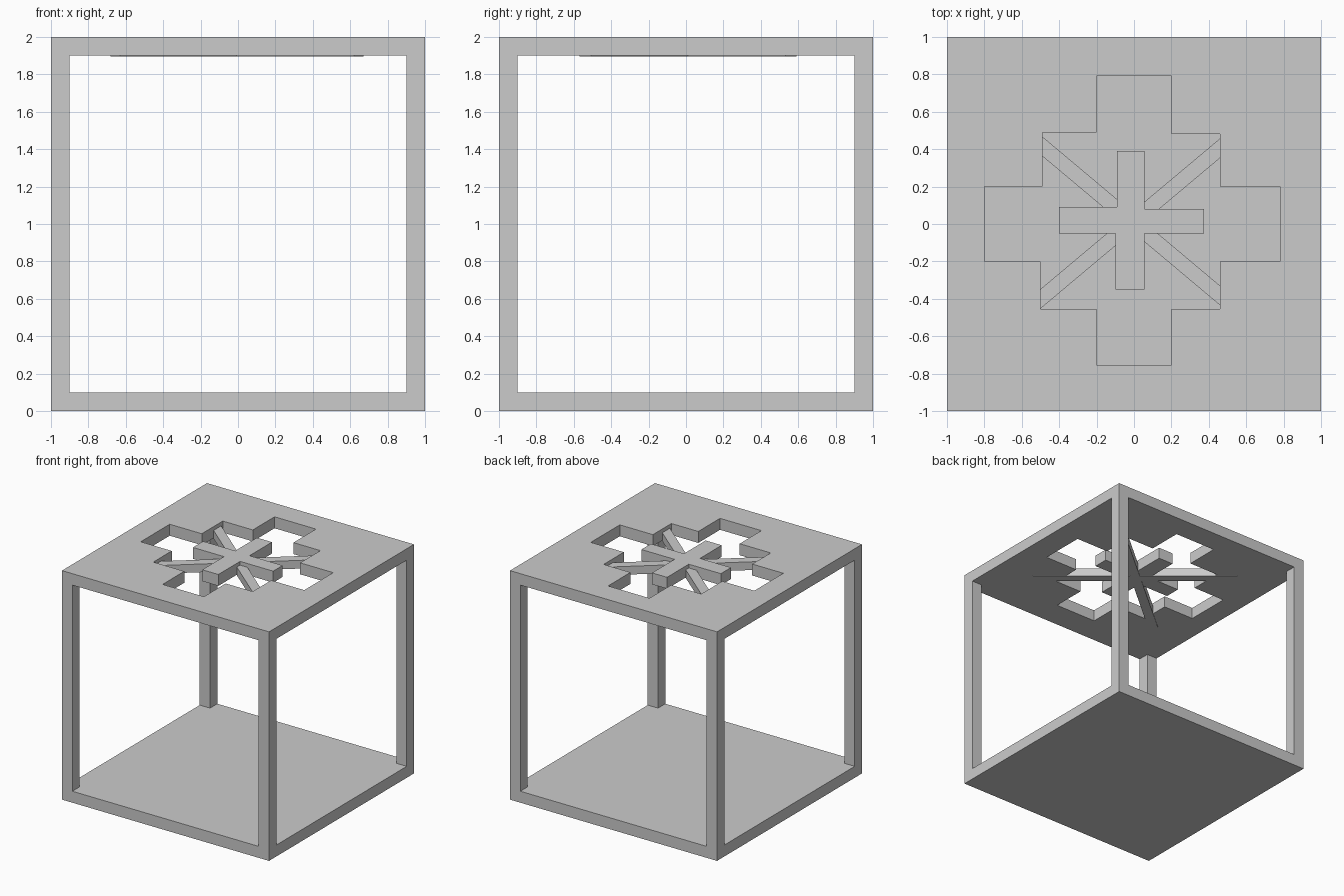
import bpy, bmesh, math

if "Cube" in bpy.data.objects:
    bpy.data.objects.remove(bpy.data.objects["Cube"])


def prism(name, pts, z0, z1):
    """Extrude a flat outline from z0 to z1."""
    bm = bmesh.new()
    face = bm.faces.new([bm.verts.new((x, y, z0)) for x, y in pts])
    ext = bmesh.ops.extrude_face_region(bm, geom=[face])
    for v in ext["geom"]:
        if isinstance(v, bmesh.types.BMVert):
            v.co.z = z1
    bmesh.ops.recalc_face_normals(bm, faces=bm.faces[:])
    me = bpy.data.meshes.new(name)
    bm.to_mesh(me)
    bm.free()
    ob = bpy.data.objects.new(name, me)
    bpy.context.collection.objects.link(ob)
    return ob


def rect(x0, x1, y0, y1):
    return [(x0, y0), (x1, y0), (x1, y1), (x0, y1)]


# Base and top plates
prism("base_plate", rect(-1, 1, -1, 1), 0, 0.1)
top = prism("top_plate", rect(-1, 1, -1, 1), 1.9, 2.0)

# Corner posts
for sx, nx in ((-1, "left"), (1, "right")):
    for sy, ny in ((-1, "front"), (1, "back")):
        xs, ys = sorted((sx, sx * 0.9)), sorted((sy, sy * 0.9))
        prism(f"{ny}_{nx}_post", rect(*xs, *ys), 0.1, 1.9)

# Stepped cross opening in the top plate
opening = [(-0.2, 0.79), (0.2, 0.79), (0.2, 0.48), (0.46, 0.48), (0.46, 0.2),
           (0.78, 0.2), (0.78, -0.2), (0.46, -0.2), (0.46, -0.455), (0.2, -0.455),
           (0.2, -0.755), (-0.2, -0.755), (-0.2, -0.455), (-0.5, -0.455), (-0.5, -0.2),
           (-0.8, -0.2), (-0.8, 0.2), (-0.49, 0.2), (-0.49, 0.49), (-0.2, 0.49)]
cutter = prism("opening_cutter", opening, 1.8, 2.1)
mod = top.modifiers.new("opening", 'BOOLEAN')
mod.operation, mod.solver, mod.object = 'DIFFERENCE', 'EXACT', cutter
bpy.context.view_layer.objects.active = top
bpy.ops.object.modifier_apply(modifier=mod.name)
bpy.data.objects.remove(cutter)

# Central plus
plus = [(-0.4, -0.05), (-0.1, -0.05), (-0.1, -0.35), (0.055, -0.35), (0.055, -0.05),
        (0.375, -0.05), (0.375, 0.08), (0.055, 0.08), (0.055, 0.39), (-0.09, 0.39),
        (-0.09, 0.09), (-0.4, 0.09)]
prism("centre_plus", plus, 1.9, 2.0)

# Crossed diagonal bars carrying the plus, just proud of the plate underside
for name, angle, cy in (("rising_bar", 40, 0.015), ("falling_bar", -40, 0.008)):
    bar = prism(name, rect(-0.85, 0.85, -0.04, 0.04), 1.895, 1.967)
    bar.location = (-0.005, cy, 0)
    bar.rotation_euler.z = math.radians(angle)
